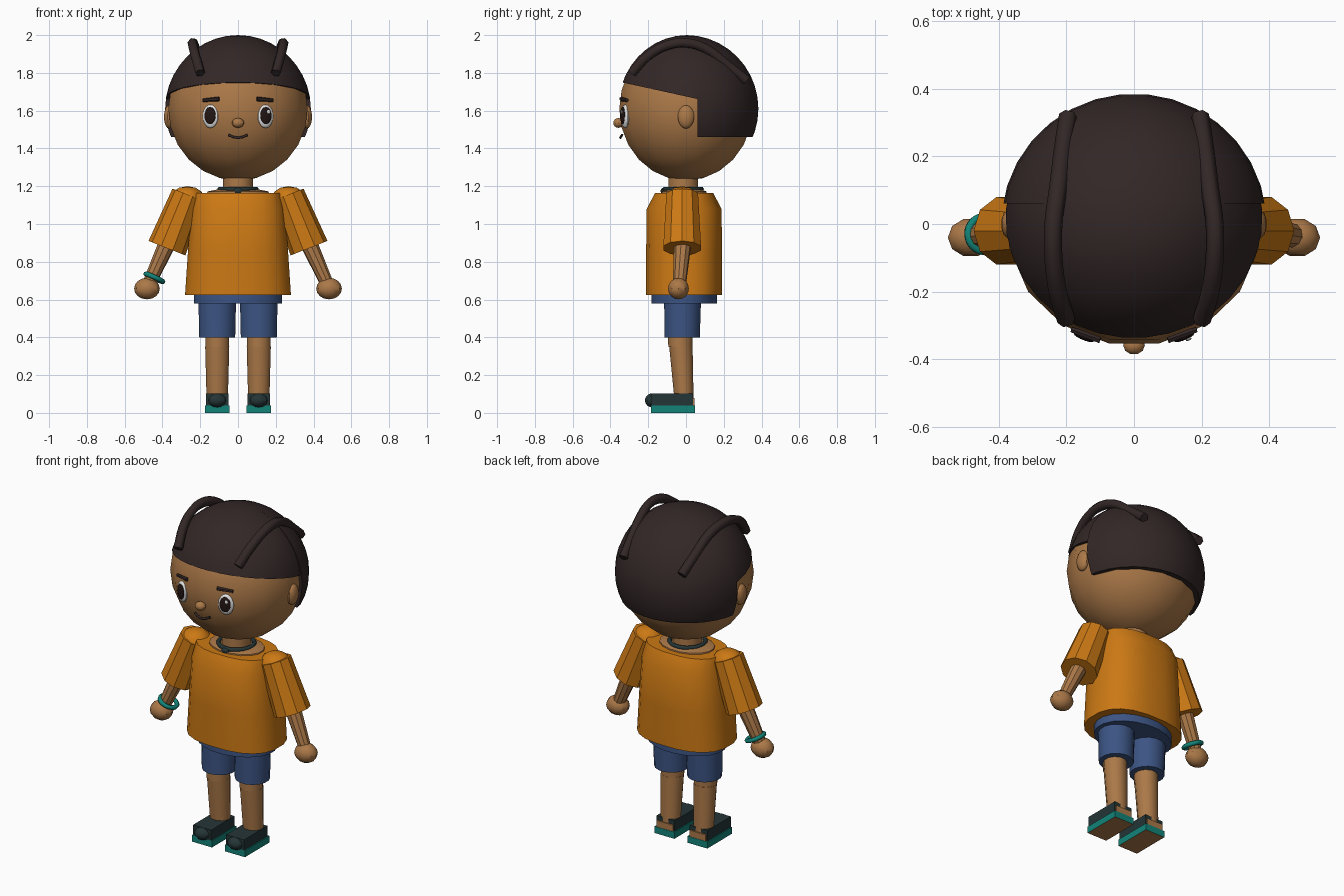
import bpy, bmesh
from math import cos, sin, pi, copysign
from mathutils import Matrix, Vector

cube = bpy.data.objects.get("Cube")
if cube:
    bpy.data.objects.remove(cube, do_unlink=True)


def material(name, r, g, b):
    m = bpy.data.materials.new(name)
    m.use_nodes = True
    m.diffuse_color = (r, g, b, 1)
    m.node_tree.nodes["Principled BSDF"].inputs["Base Color"].default_value = (r, g, b, 1)
    return m


SKIN = material("skin brown", .41, .19, .065)
HAIR = material("hair dark brown", .033, .02, .02)
ORANGE = material("shirt orange", .60, .19, .007)
BLUE = material("shorts blue", .045, .09, .23)
TEAL = material("teal", .006, .23, .19)
DARK = material("shoe charcoal", .018, .035, .037)
WHITE = material("eye white", .8, .8, .8)
BLACK = material("pupil dark", .016, .008, .007)


def finish(name, bm, *mats):
    bmesh.ops.recalc_face_normals(bm, faces=bm.faces)
    me = bpy.data.meshes.new(name)
    bm.to_mesh(me)
    bm.free()
    for m in mats:
        me.materials.append(m)
    me.shade_smooth()
    me.set_sharp_from_angle(angle=.6)
    ob = bpy.data.objects.new(name, me)
    bpy.context.collection.objects.link(ob)
    return ob


def ball_mesh(at, size, seg, rings, turn=0):
    bm = bmesh.new()
    mat = Matrix.Translation(at) @ Matrix.Rotation(turn, 4, 'Z') @ Matrix.Diagonal((*size, 1))
    spin = Matrix.Rotation(pi / seg, 4, 'Z')
    bmesh.ops.create_uvsphere(bm, u_segments=seg, v_segments=rings, radius=1, matrix=mat @ spin)
    return bm


def ball(name, at, size, mat, seg=16, rings=10, turn=0):
    return finish(name, ball_mesh(at, size, seg, rings, turn), mat)


def cut(bm, co, normal):
    # remove the side the normal points to and close the opening
    geo = bm.verts[:] + bm.edges[:] + bm.faces[:]
    res = bmesh.ops.bisect_plane(bm, geom=geo, plane_co=co, plane_no=normal, clear_outer=True)
    edges = [e for e in res["geom_cut"] if isinstance(e, bmesh.types.BMEdge)]
    bmesh.ops.contextual_create(bm, geom=edges)


def box(name, lo, hi, *mats):
    bm = bmesh.new()
    lo, hi = Vector(lo), Vector(hi)
    bmesh.ops.create_cube(bm, size=1, matrix=Matrix.Translation((lo + hi) / 2)
                          @ Matrix.Diagonal((*(hi - lo), 1)))
    return finish(name, bm, *mats)


def loft(name, rings, mat, sides=16, power=1):
    # rings are (x, y, z, x radius, y radius)
    bm = bmesh.new()
    loops = []
    for x, y, z, rx, ry in rings:
        loop = []
        for i in range(sides):
            a = 2 * pi * (i + .5) / sides
            c, s = [copysign(abs(v) ** power, v) for v in (cos(a), sin(a))]
            loop.append(bm.verts.new((x + rx * c, y + ry * s, z)))
        loops.append(loop)
    for a, b in zip(loops, loops[1:]):
        for i in range(sides):
            j = (i + 1) % sides
            bm.faces.new((a[i], a[j], b[j], b[i]))
    bm.faces.new(loops[0])
    bm.faces.new(loops[-1])
    return finish(name, bm, mat)


def limb(name, a, b, ra, rb, mat, sides=10):
    a, b = Vector(a), Vector(b)
    turn = (b - a).to_track_quat('Z', 'Y').to_matrix().to_4x4()
    bm = bmesh.new()
    bmesh.ops.create_cone(bm, cap_ends=True, segments=sides, radius1=ra, radius2=rb,
                          depth=(b - a).length, matrix=Matrix.Translation((a + b) / 2) @ turn)
    return finish(name, bm, mat)


def tube(name, points, radius, mat, closed=False):
    cu = bpy.data.curves.new(name, 'CURVE')
    cu.dimensions = '3D'
    cu.bevel_depth = radius
    cu.bevel_resolution = 1
    cu.resolution_u = 4
    cu.use_fill_caps = True
    sp = cu.splines.new('BEZIER')
    sp.bezier_points.add(len(points) - 1)
    for p, co in zip(sp.bezier_points, points):
        p.co = co
        p.handle_left_type = p.handle_right_type = 'AUTO'
    sp.use_cyclic_u = closed
    cu.materials.append(mat)
    ob = bpy.data.objects.new(name, cu)
    bpy.context.collection.objects.link(ob)
    return ob


def ring(name, at, radius, thick, axis, mat):
    turn = Vector(axis).to_track_quat('Z', 'Y')
    pts = [Vector(at) + turn @ Vector((radius * cos(i * pi / 4), radius * sin(i * pi / 4), 0))
           for i in range(8)]
    return tube(name, pts, thick, mat, True)


# Head and hair
ball("head", (0, 0, 1.61), (.376, .36, .38), SKIN, 16, 12)
bm = ball_mesh((0, .005, 1.61), (.385, .367, .39), 32, 20)
cut(bm, (0, -.34, 1.75), (0, -.22, -1))
finish("hair_cap", bm, HAIR)
bm = ball_mesh((0, 0, 1.61), (.392, .385, .39), 32, 20)
cut(bm, (0, .06, 1.6), (0, -1, 0))
cut(bm, (0, 0, 1.46), (0, 0, -1))
finish("hair_back", bm, HAIR)
ball("nose", (0, -.358, 1.535), (.032, .028, .026), SKIN, 10, 8)
tube("mouth", [(-.05, -.338, 1.472), (-.025, -.345, 1.461), (0, -.347, 1.457),
               (.025, -.345, 1.461), (.05, -.338, 1.472)], .007, HAIR)

# Neck, chest and shirt
loft("neck", [(0, -.015, 1.1, .08, .08), (0, -.015, 1.27, .08, .08)], SKIN)
loft("chest", [(0, -.01, 1.1, .18, .13), (0, -.01, 1.172, .165, .12),
               (0, -.01, 1.185, .1, .09)], SKIN)
ring("necklace", (0, -.015, 1.185), .098, .012, (0, 0, 1), DARK)
ball("necklace_bead", (0, -.12, 1.175), (.026, .016, .016), DARK, 8, 6)
loft("shirt", [(0, -.01, .625, .283, .203), (0, -.01, .85, .268, .203),
               (0, -.01, 1.08, .25, .2), (0, -.01, 1.165, .235, .155)], ORANGE, 20, .8)
loft("shorts_waist", [(0, -.01, .58, .236, .175), (0, -.01, .66, .236, .175)], BLUE, 20)

for s, side in ((-1, "right"), (1, "left")):
    # Face
    ball(side + "_ear", (s * .365, 0, 1.567), (.028, .045, .062), SKIN, 12, 8)
    turn = s * .38
    out = Vector((sin(turn), -cos(turn), 0))
    eye = Vector((s * .146, -.322, 1.57))
    ball(side + "_eye", eye, (.044, .018, .062), WHITE, 16, 10, turn)
    pupil = eye + out * .014 + Vector((-s * .003, 0, .004))
    ball(side + "_pupil", pupil, (.032, .008, .046), BLACK, 16, 8, turn)
    ball(side + "_eye_glint", pupil + out * .006 + Vector((.011, 0, .02)),
         (.009, .004, .011), WHITE, 8, 6, turn)
    limb(side + "_brow", (s * .1, -.342, 1.662), (s * .185, -.312, 1.655), .012, .009, HAIR, 6)

    # Raised hair twist
    tube(side + "_hair_twist", [(s * .2, -.285, 1.8), (s * .225, -.2, 1.89), (s * .238, -.1, 1.945),
                                (s * .238, 0, 1.958), (s * .225, .1, 1.93), (s * .21, .22, 1.84),
                                (s * .195, .32, 1.76)], .027, HAIR)

    # Arm
    limb(side + "_sleeve", (s * .265, -.02, 1.155), (s * .376, -.02, .872), .088, .105, ORANGE)
    ball(side + "_shoulder", (s * .268, -.02, 1.14), (.088, .085, .06), ORANGE, 10, 6)
    limb(side + "_arm", (s * .36, -.015, .93), (s * .473, -.035, .68), .048, .035, SKIN)
    ball(side + "_hand", (s * .482, -.04, .658), (.068, .058, .057), SKIN, 10, 8)

    # Leg
    x = s * .11
    loft(side + "_shorts_leg", [(x, -.02, .4, .097, .095), (x, -.018, .62, .102, .1)], BLUE)
    loft(side + "_knee", [(x, -.03, .35, .065, .066), (x, -.03, .45, .066, .068)], SKIN, 12)
    loft(side + "_shin", [(x, -.01, .06, .058, .052), (x, -.027, .352, .066, .064)], SKIN, 12)

    # Shoe with teal sole, skin underside and open heel
    sole = box(side + "_sole", (x - .066, -.185, 0), (x + .066, .048, .04), TEAL, SKIN)
    for f in sole.data.polygons:
        f.material_index = int(f.normal.z < -.5)
    box(side + "_heel", (x - .054, -.1, .035), (x + .054, .046, .078), SKIN)
    box(side + "_shoe_upper", (x - .06, -.185, .04), (x + .06, .038, .103), DARK)
    ball(side + "_shoe_toe", (x, -.175, .066), (.05, .045, .038), DARK, 10, 8)

# Bracelet
ring("bracelet", (-.443, -.03, .715), .05, .013, (-.41, -.07, -.91), TEAL)
